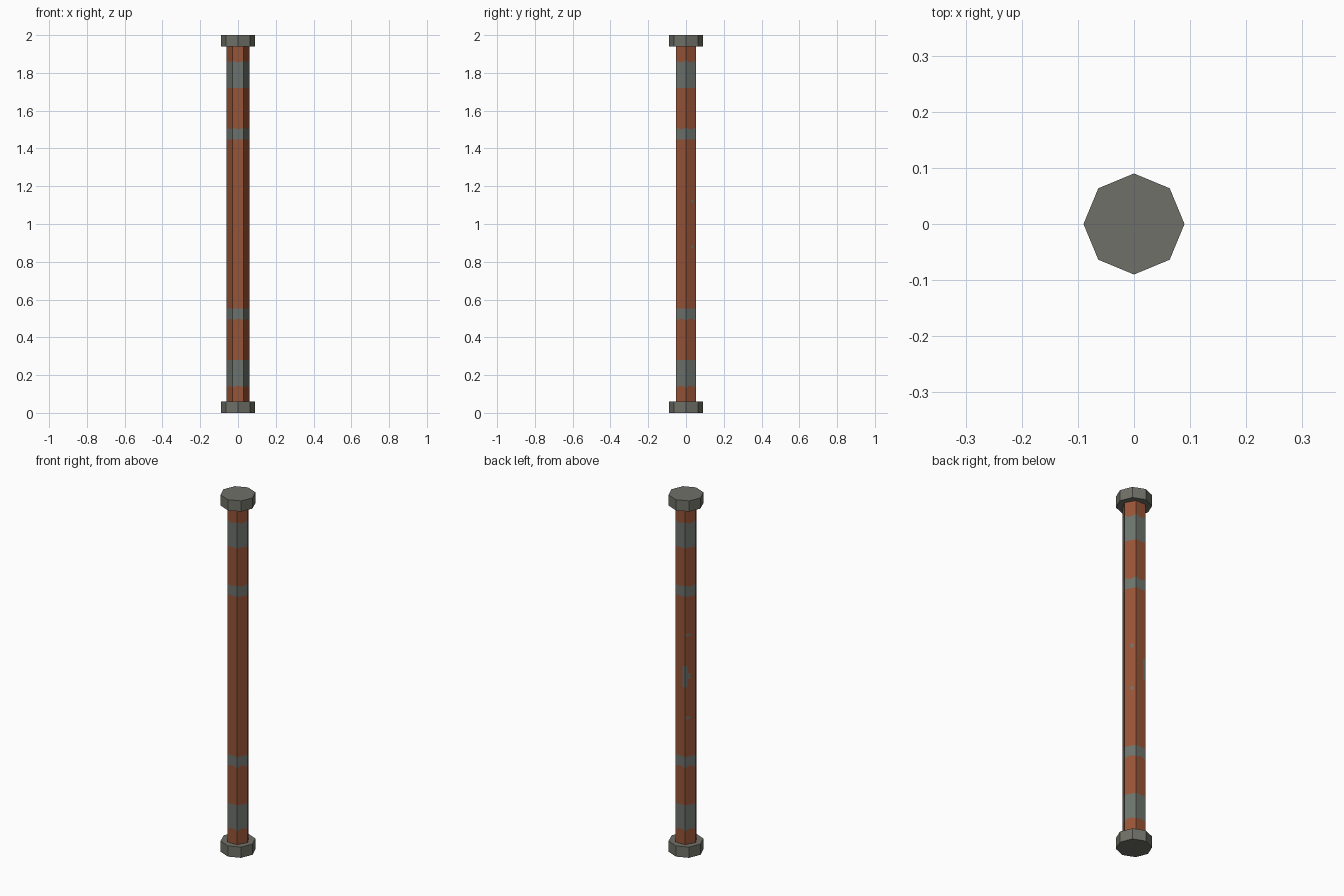
import bpy, bmesh, math

if "Cube" in bpy.data.objects:
    bpy.data.objects.remove(bpy.data.objects["Cube"])

def mat(name, srgb):
    m = bpy.data.materials.new(name)
    lin = [((c / 255 + 0.055) / 1.055) ** 2.4 for c in srgb]
    m.diffuse_color = (*lin, 1)
    m.use_nodes = True
    m.node_tree.nodes["Principled BSDF"].inputs["Base Color"].default_value = m.diffuse_color
    return m

rust = mat("rust_orange", (150, 84, 55))
steel = mat("worn_grey", (108, 114, 108))
iron = mat("cap_grey", (112, 112, 104))

# Octagonal end caps
for name, z in (("bottom_cap", 0.03), ("top_cap", 1.97)):
    bpy.ops.mesh.primitive_cylinder_add(vertices=8, radius=0.09, depth=0.06, location=(0, 0, z))
    cap = bpy.context.object
    cap.name = name
    # put corners on the axes whatever the primitive's start angle
    cap.data.materials.append(iron)

# Hexagonal pole: each side split in columns, band edges bow at the side centres
R, COLS = 0.06, 4
lower = [(0.06, 0), (0.133, 0.012), (0.28, 0), (0.487, 0.012), (0.552, 0), (0.76, 0), (0.775, 0),
         (0.87, 0), (0.89, 0), (0.94, 0), (0.985, 0)]
levels = lower + [(2 - z, -b) for z, b in reversed(lower)]

def side_point(i):
    s, t = divmod(i, COLS)
    t /= COLS
    a, b = math.radians(60 * s), math.radians(60 * (s + 1))
    x = R * ((1 - t) * math.cos(a) + t * math.cos(b))
    y = R * ((1 - t) * math.sin(a) + t * math.sin(b))
    return x, y, math.sin(math.pi * t)

bm = bmesh.new()
n = 6 * COLS
rings = []
for z, bow in levels:
    pts = [side_point(i) for i in range(n)]
    rings.append([bm.verts.new((x, y, z + bow * k)) for x, y, k in pts])

# Grey bands near the ends, and small chips of bare metal by height and column
corner = 2 * COLS          # back-left corner of the hexagon
chips = {5: (corner, corner + 1), 7: (2,), 9: (corner - 1, corner),
         10: (corner - 1, corner, corner + 1)}
for k in range(len(rings) - 1):
    m = min(k, len(rings) - 2 - k)
    for i in range(n):
        j = (i + 1) % n
        f = bm.faces.new((rings[k][i], rings[k][j], rings[k + 1][j], rings[k + 1][i]))
        f.material_index = int(m in (1, 3) or i in chips.get(m, ()))
bm.faces.new(list(reversed(rings[0])))
bm.faces.new(rings[-1])
me = bpy.data.meshes.new("pole")
bm.to_mesh(me)
bm.free()
me.materials.append(rust)
me.materials.append(steel)
pole = bpy.data.objects.new("pole", me)
bpy.context.collection.objects.link(pole)
